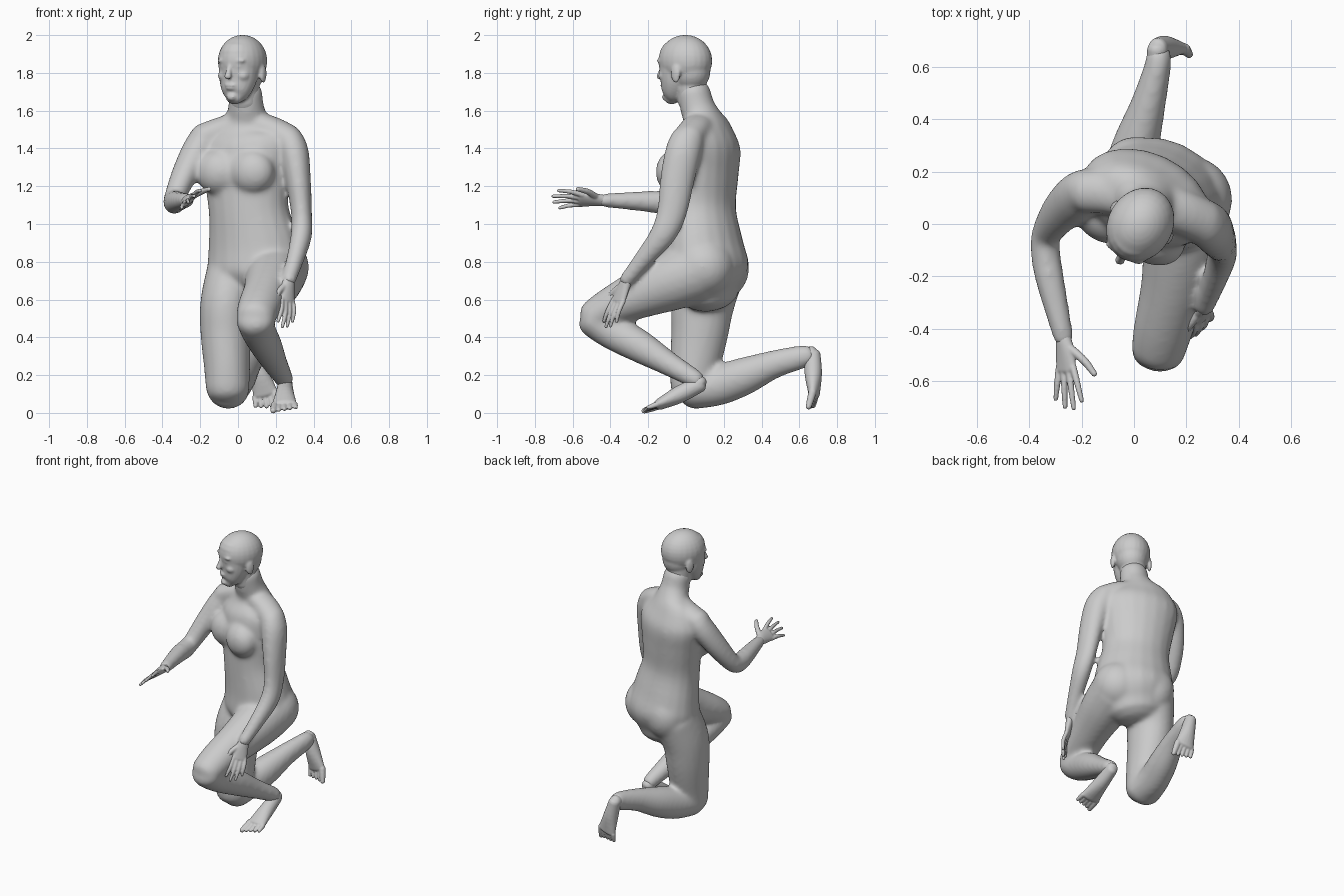
import bpy, bmesh, math
from mathutils import Vector, Matrix

if "Cube" in bpy.data.objects:
    bpy.data.objects.remove(bpy.data.objects["Cube"])

skin = bpy.data.materials.new("plain grey")
skin.use_nodes = True
grey = (0.6, 0.6, 0.6, 1)
skin.diffuse_color = grey
skin.node_tree.nodes["Principled BSDF"].inputs["Base Color"].default_value = grey

bm = bmesh.new()
X, UP = Vector((1, 0, 0)), Vector((0, 0, 1))


def facing(yaw):
    """Side and forward directions of a body part turned about z."""
    a = math.radians(yaw)
    return Vector((math.cos(a), -math.sin(a), 0)), Vector((-math.sin(a), -math.cos(a), 0))


def spline(stations, steps):
    """Smooth path through stations of position and two radii."""
    p = [stations[0]] + list(stations) + [stations[-1]]
    out = []
    for i in range(1, len(p) - 2):
        for k in range(steps):
            t = k / steps
            out.append([b + t / 2 * (c - a + t * (2 * a - 5 * b + 4 * c - d + t * (3 * (b - c) + d - a)))
                        for a, b, c, d in zip(*p[i - 1:i + 3])])
    return out + [list(stations[-1])]


def tube(stations, ref, steps=4, sides=20, cap=0.7):
    """Closed elliptical loft; the first radius lies along ref."""
    path = spline(stations, steps)
    pos = [Vector(s[:3]) for s in path]
    sections = []
    last = len(path) - 1
    for i, s in enumerate(path):
        t = (pos[min(i + 1, last)] - pos[max(i - 1, 0)]).normalized()
        u = (ref - t * ref.dot(t)).normalized()
        sections.append((pos[i], t, u, t.cross(u), s[3], s[4]))

    def rounded(section, sign):
        c, t, u, v, a, b = section
        angles = [math.radians(q) for q in (30, 55, 75)]
        return [(c + t * sign * cap * min(a, b) * math.sin(q), t, u, v,
                 a * math.cos(q), b * math.cos(q)) for q in angles]

    sections = rounded(sections[0], -1)[::-1] + sections + rounded(sections[-1], 1)
    rings = []
    for c, t, u, v, a, b in sections:
        rings.append([bm.verts.new(c + u * a * math.cos(q) + v * b * math.sin(q))
                      for q in (math.tau * k / sides for k in range(sides))])
    for r, s in zip(rings, rings[1:]):
        for k in range(sides):
            n = (k + 1) % sides
            bm.faces.new((r[k], r[n], s[n], s[k]))
    bm.faces.new(rings[0][::-1])
    bm.faces.new(rings[-1])


def blob(center, radii, yaw):
    """Ellipsoid with radii along side, forward and up."""
    m = (Matrix.Translation(center) @ Matrix.Rotation(math.radians(-yaw), 4, "Z")
         @ Matrix.Diagonal((*radii, 1)))
    bmesh.ops.create_uvsphere(bm, u_segments=24, v_segments=16, radius=1, matrix=m)


def finish(name, voxel, rounds):
    """Fuse everything built so far into one skin and soften its joints."""
    bmesh.ops.recalc_face_normals(bm, faces=bm.faces)
    mesh = bpy.data.meshes.new(name)
    bm.to_mesh(mesh)
    bm.clear()
    mesh.materials.append(skin)
    ob = bpy.data.objects.new(name, mesh)
    bpy.context.collection.objects.link(ob)
    fuse = ob.modifiers.new("fuse", "REMESH")
    fuse.mode = "VOXEL"
    fuse.voxel_size = voxel
    fuse.use_smooth_shade = True
    soften = ob.modifiers.new("soften", "SMOOTH")
    soften.factor = .5
    soften.iterations = rounds


def station(p, a, b):
    return (*p, a, b)


def digit(base, tip, bend, r):
    mid = (base + tip) / 2 + bend
    tube([station(base, r * 1.1, r * 1.1), station(mid, r, r), station(tip, r * .75, r * .75)],
         Vector((.31, .52, .8)), sides=10)


def hand(wrist, along, across, thumb, spread, bend):
    """Palm, four fingers and a thumb; across points to the thumb side."""
    wrist, along, across = Vector(wrist), Vector(along).normalized(), Vector(across).normalized()
    at = lambda f, s: wrist + along * f + across * s
    tube([station(at(-.04, 0), .024, .023), station(at(.01, 0), .033, .027),
          station(at(.06, .003), .043, .024), station(at(.13, 0), .05, .018)], across)
    for i, length in enumerate((.12, .145, .135, .1)):
        s = .038 - .025 * i
        digit(at(.12, s), at(.135 + length, s * spread), Vector(bend), .0125)
    digit(at(.045, .025), Vector(thumb), across * .012, .016)


def foot(ankle, heel, ball, across, toes):
    """Wedge-shaped foot with five toes; across points to the big toe."""
    ankle, heel, ball, across, toes = (Vector(v) for v in (ankle, heel, ball, across, toes))
    across.normalize()
    mid = heel.lerp(ball, .5)
    tube([station(ankle, .04, .04), station(heel, .04, .042)], across)
    tube([station(heel, .038, .042), station(mid, .05, .046), station(ball, .068, .029)], across)
    for i in range(5):
        base = ball + across * (.05 - .0265 * i)
        tip = base + toes * (1 - .1 * i) + across * (.004 - .003 * i)
        digit(base, tip, Vector((0, 0, 0)), .02 if i == 0 else .0145)


# torso and base of the neck
side, front = facing(25)
tube([(.085, .12, .65, .2, .16), (.095, .11, .76, .262, .215), (.082, .097, .9, .25, .195),
      (.056, .083, 1.08, .22, .173), (.047, .09, 1.26, .24, .175), (.045, .1, 1.41, .258, .17),
      (.042, .1, 1.5, .21, .125), (.045, .085, 1.56, .125, .1), (.043, .06, 1.62, .096, .092),
      (.038, .042, 1.7, .091, .087)], side)
tube([(-.19, .125, 1.455, .075, .085), (-.08, .12, 1.505, .065, .085), (.045, .085, 1.535, .06, .085),
      (.17, .05, 1.51, .065, .085), (.27, .005, 1.45, .075, .085)], UP)

# chest
chest = Vector((.035, .09, 1.275))
for s in (-1, 1):
    blob(chest + front * .12 + side * s * .098, (.125, .095, .118), 24)
blob(chest + front * .1, (.12, .088, .13), 24)

# buttocks
blob((.21, .09, .77), (.165, .17, .165), 30)
blob((.015, .195, .77), (.145, .138, .165), 30)

# left arm, resting on the raised thigh
tube([(.265, .01, 1.45, .078, .09), (.295, -.015, 1.38, .08, .096), (.318, -.045, 1.24, .068, .092),
      (.336, -.075, 1.06, .056, .08), (.335, -.125, .94, .057, .069), (.305, -.22, .82, .048, .052),
      (.268, -.318, .7, .039, .039)], X)

# right arm, reaching forward
tube([(-.18, .13, 1.45, .08, .085), (-.225, .1, 1.38, .076, .09), (-.285, .04, 1.26, .068, .079),
      (-.335, -.04, 1.14, .057, .06), (-.338, -.11, 1.115, .057, .063), (-.32, -.22, 1.12, .055, .055),
      (-.268, -.44, 1.125, .039, .036)], Vector((1, .5, 0)))

# left leg, knee raised
tube([(.2, .06, .75, .168, .168), (.185, -.07, .7, .153, .158), (.152, -.24, .632, .127, .132),
      (.112, -.4, .56, .114, .104), (.092, -.487, .507, .104, .092)], X)
tube([(.092, -.492, .495, .104, .092), (.108, -.4, .435, .092, .094), (.15, -.25, .355, .084, .088),
      (.195, -.1, .265, .067, .066), (.235, .02, .195, .053, .053), (.245, .06, .172, .048, .048)], X)

# right leg, kneeling
tube([(-.02, .14, .74, .148, .168), (-.06, .09, .58, .14, .167), (-.065, .072, .42, .134, .152),
      (-.058, .045, .24, .122, .132), (-.055, .028, .125, .116, .112)], X)
tube([(-.055, .033, .125, .114, .106), (-.03, .17, .148, .098, .109), (.01, .31, .195, .089, .1),
      (.055, .46, .255, .067, .076), (.09, .6, .293, .052, .064), (.095, .65, .305, .048, .054)], X)
finish("body", .0125, 14)

# head
side, front = facing(30)
skull = Vector((.023, -.005, 0))
face = lambda s, f, z: skull + side * s + front * f + UP * z
blob(face(0, -.002, 1.864), (.125, .148, .137), 30)
blob(face(0, -.035, 1.81), (.102, .105, .11), 30)
tube([(.035, .035, 1.64, .078, .075), (.03, .025, 1.76, .085, .085)], side)
tube([station(face(0, f, z), a, b) for f, z, a, b in (
    (.09, 1.662, .044, .036), (.072, 1.69, .075, .064), (.05, 1.75, .1, .086),
    (.033, 1.83, .11, .11), (.022, 1.9, .108, .118))], side)
tube([station(face(0, f, z), a, b) for f, z, a, b in (
    (.13, 1.855, .013, .012), (.144, 1.81, .015, .015), (.157, 1.778, .021, .017))], side, sides=12)
blob(face(0, .13, 1.735), (.033, .013, .008), 30)
blob(face(0, .127, 1.718), (.028, .013, .009), 30)
blob(face(0, .118, 1.672), (.028, .018, .02), 30)
for s in (-1, 1):
    blob(face(s * .045, .122, 1.864), (.038, .016, .011), 30)
    blob(face(s * .043, .12, 1.833), (.019, .013, .008), 30)
    blob(face(s * .058, .088, 1.785), (.034, .038, .032), 30)
    blob(face(s * .12, -.012, 1.795), (.014, .028, .05), 30)
finish("head", .0075, 6)

# hands
hand((.27, -.31, .71), (-.08, -.36, -.9), (-.75, -.6, .2), (.2, -.415, .6), 1.3, (.008, -.006, 0))
hand((-.27, -.43, 1.125), (.08, -.98, .02), (.75, .1, .7), (-.15, -.575, 1.185), 1.8, (0, 0, .006))
finish("hands", .005, 4)

# feet: left on its toes, right with toes hanging down
foot((.24, .04, .18), (.25, .075, .152), (.245, -.145, .043), (-1, .1, -.05), (-.005, -.085, -.03))
foot((.09, .61, .3), (.09, .67, .312), (.145, .678, .1), (.95, -.15, .25), (.015, -.022, -.085))
finish("feet", .005, 4)
